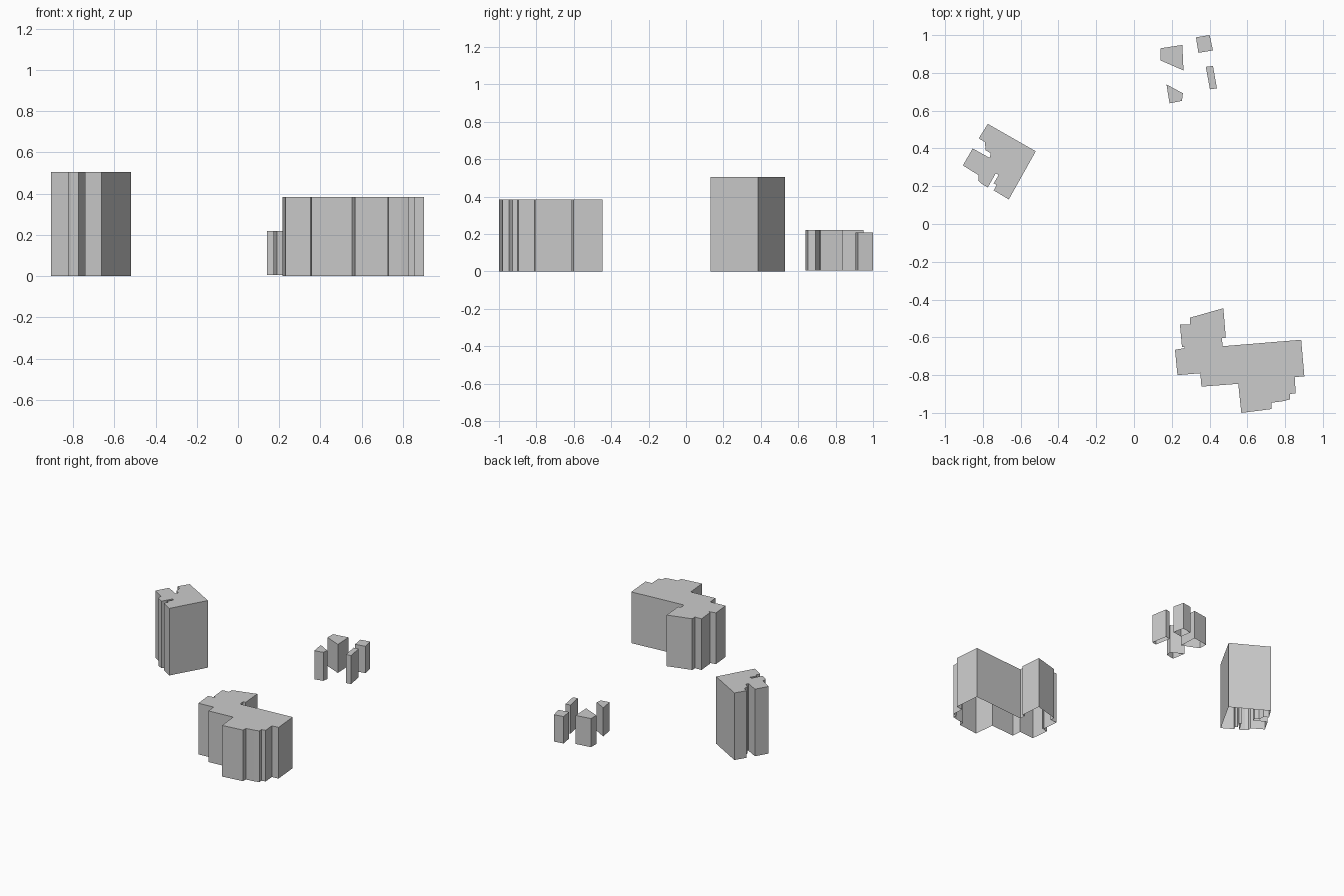
import bpy
import bmesh

# Remove only the default cube
default_cube = bpy.data.objects.get("Cube")
if default_cube:
    bpy.data.objects.remove(default_cube, do_unlink=True)


def make_material(name, colour):
    """Plain flat colour for both the viewport and the render."""
    material = bpy.data.materials.new(name)
    material.use_nodes = True
    material.diffuse_color = colour
    shader = material.node_tree.nodes["Principled BSDF"]
    shader.inputs["Base Color"].default_value = colour
    return material


def make_building(name, footprint, height, material, base=0.0):
    """Raise a footprint into walls with a flat roof, open underneath."""
    bm = bmesh.new()
    lower = [bm.verts.new((x, y, base)) for x, y in footprint]
    upper = [bm.verts.new((x, y, height)) for x, y in footprint]
    count = len(footprint)
    for i in range(count):
        j = (i + 1) % count
        bm.faces.new((lower[i], lower[j], upper[j], upper[i]))
    roof = bm.faces.new(upper)
    bmesh.ops.recalc_face_normals(bm, faces=bm.faces)
    # An open shell needs a firm outward direction
    roof.normal_update()
    if roof.normal.z < 0:
        bmesh.ops.reverse_faces(bm, faces=bm.faces)
    mesh = bpy.data.meshes.new(name)
    bm.to_mesh(mesh)
    bm.free()
    mesh.materials.append(material)
    building = bpy.data.objects.new(name, mesh)
    bpy.context.collection.objects.link(building)
    return building


grey = make_material("plain grey", (0.6, 0.6, 0.6, 1))

# Tall tower with recessed entrances on its west corner
tower_footprint = [
    (-.774, .53), (-.52, .385), (-.663, .13), (-.743, .178), (-.727, .207),
    (-.743, .215), (-.716, .26), (-.732, .268), (-.774, .194), (-.81, .215),
    (-.825, .23), (-.822, .258), (-.906, .31), (-.854, .4), (-.764, .35),
    (-.758, .374), (-.785, .39), (-.79, .435), (-.822, .453),
]
make_building("tower_block", tower_footprint, .505, grey)

# Broad hall with a wing and stepped front
hall_footprint = [
    (.296, -.496), (.473, -.446), (.486, -.602), (.465, -.605), (.47, -.647),
    (.885, -.613), (.902, -.806), (.851, -.811), (.856, -.896), (.827, -.9),
    (.827, -.928), (.79, -.938), (.729, -.946), (.727, -.98), (.568, -1),
    (.552, -.846), (.357, -.861), (.351, -.79), (.23, -.8), (.217, -.666),
    (.267, -.657), (.267, -.65), (.254, -.65), (.243, -.531), (.296, -.531),
]
make_building("stepped_hall", hall_footprint, .385, grey)

# Cluster of four small houses
make_building("west_house", [(.14, .93), (.256, .948), (.262, .813), (.14, .866)],
              .22, grey, .005)
make_building("north_house", [(.328, .988), (.4, 1), (.418, .919), (.341, .906)],
              .207, grey, .005)
make_building("east_house", [(.38, .832), (.418, .837), (.439, .718), (.402, .713)],
              .22, grey, .005)
make_building("south_house", [(.172, .739), (.259, .692), (.254, .652), (.188, .639)],
              .22, grey, .005)
